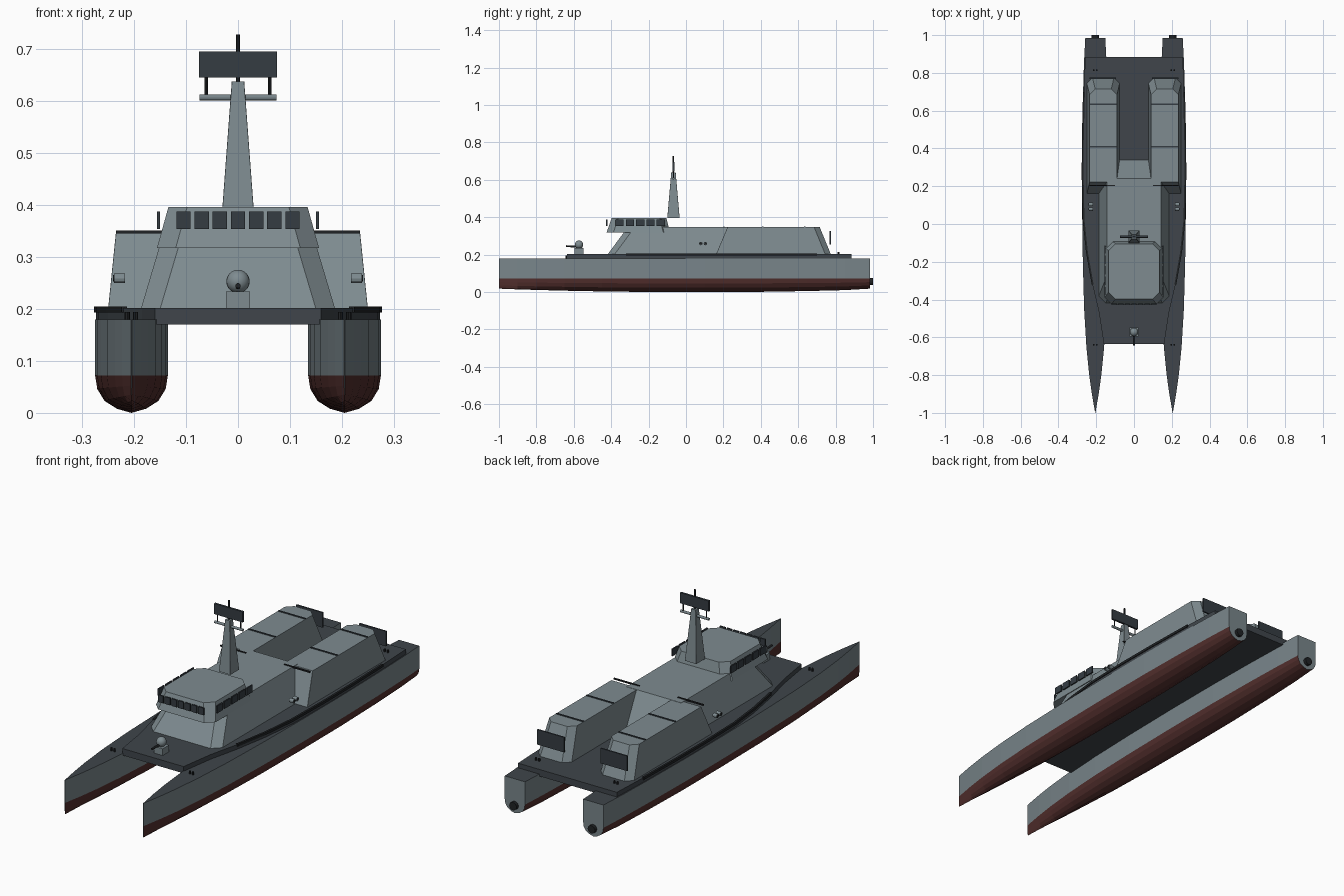
import bpy, bmesh, math
from mathutils import Vector

if "Cube" in bpy.data.objects:
    bpy.data.objects.remove(bpy.data.objects["Cube"])


def mat(name, r, g, b):
    m = bpy.data.materials.new(name)
    m.diffuse_color = (r, g, b, 1)
    m.use_nodes = True
    m.node_tree.nodes["Principled BSDF"].inputs["Base Color"].default_value = m.diffuse_color
    return m


HULL = mat("hull_grey", 0.19, 0.235, 0.255)
HOUSE = mat("house_grey", 0.21, 0.26, 0.28)
DECK = mat("deck_grey", 0.05, 0.06, 0.07)
RED = mat("bottom_red", 0.085, 0.028, 0.026)
BLACK = mat("trim_black", 0.014, 0.016, 0.018)
GLASS = mat("window_dark", 0.035, 0.045, 0.055)


def finish(name, bm, *mats):
    bmesh.ops.recalc_face_normals(bm, faces=bm.faces[:])
    me = bpy.data.meshes.new(name)
    bm.to_mesh(me)
    bm.free()
    for m in mats:
        me.materials.append(m)
    ob = bpy.data.objects.new(name, me)
    bpy.context.collection.objects.link(ob)
    return ob


def loft(name, rings, *mats, rule=None):
    """Skin closed rings of points and cap both ends."""
    bm = bmesh.new()
    rows = [[bm.verts.new(p) for p in ring] for ring in rings]
    n = len(rows[0])
    for a, b in zip(rows, rows[1:]):
        for i in range(n):
            j = (i + 1) % n
            bm.faces.new((a[i], a[j], b[j], b[i]))
    bm.faces.new(rows[0])
    bm.faces.new(rows[-1])
    bmesh.ops.remove_doubles(bm, verts=bm.verts[:], dist=1e-5)
    bmesh.ops.recalc_face_normals(bm, faces=bm.faces[:])
    if rule:
        for f in bm.faces:
            f.material_index = rule(f)
    return finish(name, bm, *mats)


def prism(name, low, high, z0, z1, m):
    return loft(name, [[(x, y, z0) for x, y in low], [(x, y, z1) for x, y in high]], m)


def rect(x0, x1, y0, y1, front=0.0, back=0.0):
    """Rectangle outline with cut corners at the front and back."""
    f, b = max(front, 0.0005), max(back, 0.0005)
    return [(x0 + f, y0), (x1 - f, y0), (x1, y0 + f), (x1, y1 - b),
            (x1 - b, y1), (x0 + b, y1), (x0, y1 - b), (x0, y0 + f)]


def box(name, x0, x1, y0, y1, z0, z1, m):
    c = [(x0, y0), (x1, y0), (x1, y1), (x0, y1)]
    return prism(name, c, c, z0, z1, m)


def rod(name, p, q, r, m, sides=12):
    p, q = Vector(p), Vector(q)
    bm = bmesh.new()
    bmesh.ops.create_cone(bm, cap_ends=True, segments=sides, radius1=r, radius2=r, depth=(q - p).length)
    ob = finish(name, bm, m)
    ob.location = (p + q) / 2
    ob.rotation_mode = 'QUATERNION'
    ob.rotation_quaternion = (q - p).to_track_quat('Z', 'Y')
    return ob


# Twin hulls: y station, half width, keel height
STATIONS = [(-1, 0.0006, 0.018), (-0.9, 0.018, 0.014), (-0.8, 0.032, 0.011), (-0.65, 0.047, 0.007),
            (-0.45, 0.059, 0.003), (-0.2, 0.066, 0), (0.1, 0.07, 0), (0.4, 0.07, 0.001),
            (0.65, 0.066, 0.005), (0.85, 0.06, 0.01), (0.985, 0.053, 0.018)]
SECTION = [(1, 0.18), (1, 0.072), (0.94, 0.046), (0.74, 0.023), (0.4, 0.008), (0, 0)]


def hull_ring(cx, y, w, keel):
    pts = []
    for u, z in SECTION:
        if z < 0.072:
            z = keel + z * (0.072 - keel) / 0.072
        pts.append((u * w, z))
    full = pts + [(-u, z) for u, z in reversed(pts[:-1])]
    return [(cx + u, y, z) for u, z in full]


def hull_rule(f):
    if abs(f.normal.y) > 0.95:
        return 0
    if f.normal.z > 0.9:
        return 2
    return 1 if f.calc_center_median().z < 0.072 else 0


# Deck outline (right half, bow to stern)
EDGE = [(0.16, -0.635), (0.185, -0.47), (0.22, -0.32), (0.25, -0.15), (0.268, 0.02),
        (0.273, 0.25), (0.272, 0.45), (0.266, 0.7), (0.258, 0.885)]
outline = EDGE + [(-x, y) for x, y in reversed(EDGE)]
prism("main_deck", outline, outline, 0.17, 0.202, DECK)

# Central house, raked at both ends
prism("central_house", rect(-0.187, 0.187, -0.42, 0.34, 0.037), rect(-0.143, 0.143, -0.31, 0.24, 0.037),
      0.2, 0.348, HOUSE)

# Bridge with windows standing just off the walls
prism("bridge", rect(-0.156, 0.156, -0.425, -0.085, 0.036, 0.036),
      rect(-0.134, 0.134, -0.397, -0.105, 0.036, 0.036), 0.317, 0.396, HOUSE)
for i in range(7):
    x = (i - 3) * 0.035
    box("front_window", x - 0.0138, x + 0.0138, -0.428, -0.421, 0.354, 0.388, GLASS)

for s in (-1, 1):
    cx = s * 0.205
    loft("hull", [hull_ring(cx, *st) for st in STATIONS], HULL, RED, DECK, rule=hull_rule)
    rod("water_jet", (cx, 0.975, 0.056), (cx, 1.0, 0.056), 0.019, BLACK, 16)

    # Rubbing rail along the deck edge
    rail = EDGE[2:8]
    ring = [[(s * (x + dx), y, z) for dx, z in ((-0.006, 0.193), (0.004, 0.193), (0.004, 0.205), (-0.006, 0.205))]
            for x, y in rail]
    loft("rubbing_rail", ring, BLACK)

    # Aft side houses with roof seams and stern panels
    low = rect(0.076, 0.25, 0.16, 0.775, 0, 0.03)
    high = rect(0.09, 0.235, 0.222, 0.715, 0, 0.03)
    prism("aft_house", [(s * x, y) for x, y in low], [(s * x, y) for x, y in high], 0.2, 0.347, HOUSE)
    for y in (0.41, 0.635):
        box("roof_seam", s * 0.092, s * 0.233, y - 0.004, y + 0.004, 0.345, 0.35, GLASS)
    box("front_roof_bar", s * 0.1, s * 0.235, 0.2, 0.207, 0.345, 0.351, BLACK)
    box("stern_panel", s * 0.095, s * 0.235, 0.768, 0.775, 0.254, 0.325, GLASS)

    # Side windows of the bridge
    for i in range(5):
        y = -0.355 + i * 0.055
        box("side_window", s * 0.15, s * 0.156, y - 0.022, y + 0.022, 0.354, 0.388, GLASS)

    # Side launcher tubes
    for y in (0.079, 0.104):
        rod("launcher_tube", (s * 0.217, y, 0.259), (s * 0.239, y, 0.259), 0.0095, HOUSE)
        rod("launcher_muzzle", (s * 0.235, y, 0.259), (s * 0.2405, y, 0.259), 0.006, BLACK)

    # Mooring bollards
    for y, z in ((-0.64, 0.18), (0.815, 0.2)):
        for dx in (-0.008, 0.008):
            rod("bollard", (cx + dx, y, z), (cx + dx, y, z + 0.014), 0.005, BLACK, 8)

    rod("radar_post", (s * 0.061, -0.066, 0.608), (s * 0.061, -0.066, 0.648), 0.003, BLACK, 8)

# Mast, yard, radar and aerial
MY = -0.067
prism("mast", rect(-0.03, 0.03, MY - 0.033, MY + 0.033), rect(-0.012, 0.012, MY - 0.012, MY + 0.012),
      0.396, 0.638, HOUSE)
rod("mast_yard", (-0.074, MY, 0.607), (0.074, MY, 0.607), 0.006, HULL)
box("radar_panel", -0.075, 0.075, MY - 0.005, MY + 0.005, 0.645, 0.695, GLASS)
rod("aerial", (0, MY, 0.63), (0, MY, 0.728), 0.004, BLACK, 8)

# Bow gun
box("gun_base", -0.023, 0.023, -0.595, -0.548, 0.2, 0.234, HOUSE)
bm = bmesh.new()
bmesh.ops.create_uvsphere(bm, u_segments=20, v_segments=12, radius=0.0225)
for f in bm.faces:
    f.smooth = True
dome = finish("gun_dome", bm, HOUSE)
dome.location = (0, -0.572, 0.253)
rod("gun_barrel", (0, -0.58, 0.243), (0, -0.642, 0.245), 0.005, BLACK)
